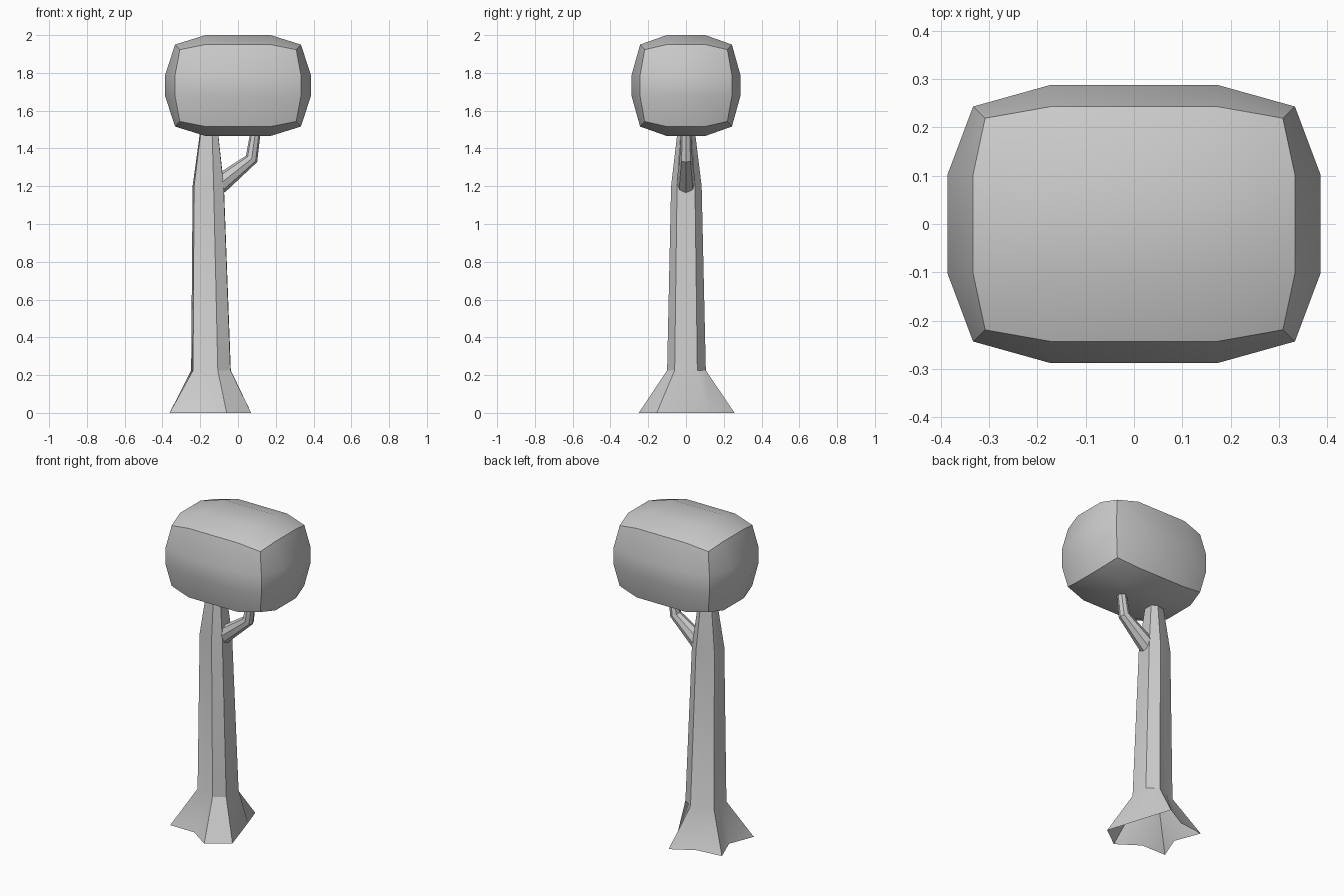
import bpy, bmesh, math
from mathutils import Vector

cube = bpy.data.objects.get("Cube")
if cube:
    bpy.data.objects.remove(cube, do_unlink=True)

# Single flat colour
grey = bpy.data.materials.new("light_grey")
grey.use_nodes = True
COLOUR = (0.6, 0.6, 0.6, 1)
grey.diffuse_color = COLOUR
grey.node_tree.nodes["Principled BSDF"].inputs["Base Color"].default_value = COLOUR


def finish(bm, name):
    """Turn a bmesh into a shaded object."""
    mesh = bpy.data.meshes.new(name)
    bm.to_mesh(mesh)
    bm.free()
    mesh.materials.append(grey)
    obj = bpy.data.objects.new(name, mesh)
    bpy.context.collection.objects.link(obj)
    bpy.ops.object.select_all(action='DESELECT')
    obj.select_set(True)
    bpy.context.view_layer.objects.active = obj
    bpy.ops.object.shade_smooth_by_angle(angle=math.radians(30))
    return obj


def loft(rings, name):
    """Skin a list of point rings and cap the last one."""
    bm = bmesh.new()
    loops = [[bm.verts.new(p) for p in ring] for ring in rings]
    n = len(loops[0])
    for low, high in zip(loops, loops[1:]):
        for i in range(n):
            j = (i + 1) % n
            bm.faces.new((low[i], low[j], high[j], high[i]))
    bm.faces.new(loops[-1])
    return finish(bm, name)


# Crown: box with bulging sides, each side three by three
FACE = (0.386, 0.288, 0.267)
EDGE = (0.333, 0.243, 0.217)
CORNER = (0.308, 0.219, 0.19)
INNER = (0.172, 0.102, 0.056)
bm = bmesh.new()
bmesh.ops.create_cube(bm, size=2)
bmesh.ops.subdivide_edges(bm, edges=bm.edges[:], cuts=2, use_grid_fill=True)
for v in bm.verts:
    outer = [abs(c) > 0.9 for c in v.co]
    size = (None, FACE, EDGE, CORNER)[sum(outer)]
    v.co = [math.copysign(size[a] if outer[a] else INNER[a], v.co[a])
            for a in range(3)]
    v.co.z += 1.733
finish(bm, "crown")

# Trunk: root flare at the ground, then a tapering uneven section (clockwise)
roots = [(0.07, -0.155), (-0.06, -0.25), (-0.195, -0.158), (-0.362, -0.157),
         (-0.3, 0), (-0.362, 0.16), (-0.2, 0.178), (-0.06, 0.257), (-0.015, 0.12)]
section = [(0.1, -0.06), (0.033, -0.1), (-0.03, -0.083), (-0.098, -0.062),
           (-0.108, 0), (-0.096, 0.06), (-0.03, 0.085), (0.035, 0.105), (0.102, 0.06)]
rings = [[(x, y, 0) for x, y in reversed(roots)]]
for z, centre, scale in ((0.225, -0.14, 1), (1.2, -0.155, 0.79), (1.49, -0.152, 0.45)):
    rings.append([(centre + x * scale, y * scale, z) for x, y in reversed(section)])
loft(rings, "trunk")

# Branch: bent tapering tube, rings tilted along its path
rings = []
for x, z, radius, tilt in ((-0.105, 1.205, 0.052, 48), (0.072, 1.345, 0.034, 30),
                           (0.093, 1.49, 0.027, 8)):
    across = Vector((math.cos(math.radians(tilt)), 0, -math.sin(math.radians(tilt))))
    ring = []
    for i in range(8):
        a = math.tau * i / 8
        ring.append(Vector((x, 0, z)) + radius * (across * math.cos(a)
                                                  + Vector((0, math.sin(a), 0))))
    rings.append(ring)
loft(rings, "branch")
